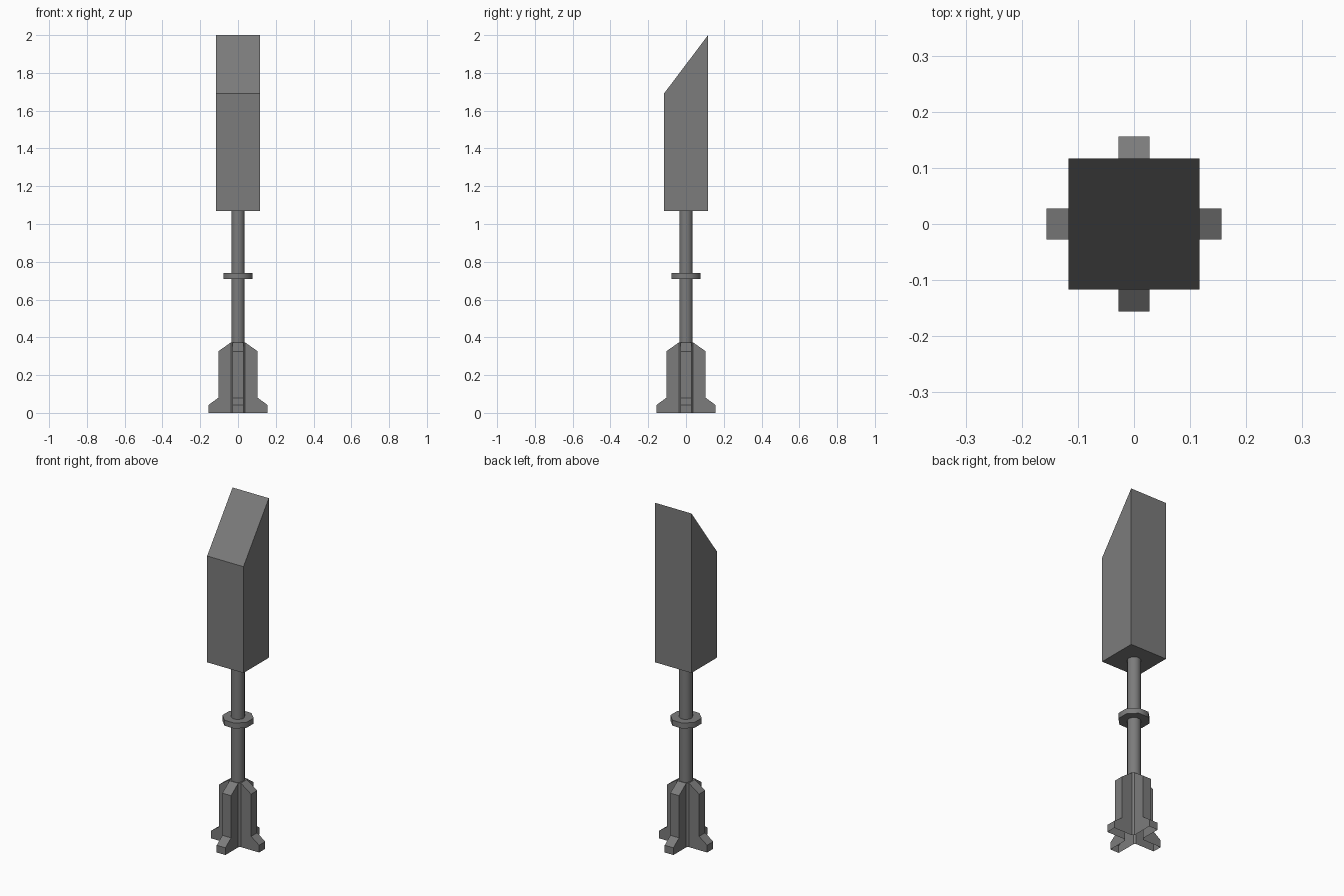
import bpy, bmesh, math

if "Cube" in bpy.data.objects:
    bpy.data.objects.remove(bpy.data.objects["Cube"])

dark = bpy.data.materials.new("dark_grey")
dark.diffuse_color = (0.2, 0.2, 0.2, 1)
dark.use_nodes = True
dark.node_tree.nodes["Principled BSDF"].inputs["Base Color"].default_value = dark.diffuse_color


def add_object(name, bm):
    mesh = bpy.data.meshes.new(name)
    bm.to_mesh(mesh)
    bm.free()
    mesh.materials.append(dark)
    obj = bpy.data.objects.new(name, mesh)
    bpy.context.collection.objects.link(obj)
    return obj


def cylinder(name, sides, apothem, z0, z1):
    bpy.ops.mesh.primitive_cylinder_add(vertices=sides, radius=apothem / math.cos(math.pi / sides),
                                        depth=z1 - z0, location=(0, 0, (z0 + z1) / 2),
                                        rotation=(0, 0, math.pi / sides))
    obj = bpy.context.object
    obj.name = name
    obj.data.materials.append(dark)
    bpy.ops.object.shade_smooth_by_angle(angle=math.radians(50))


# Tall square head with a slanted top
bm = bmesh.new()
profile = [(-0.117, 1.07), (0.117, 1.07), (0.117, 2.0), (-0.117, 1.69)]
face = bm.faces.new([bm.verts.new((-0.117, y, z)) for y, z in profile])
ext = bmesh.ops.extrude_face_region(bm, geom=[face])
bmesh.ops.translate(bm, verts=[g for g in ext['geom'] if isinstance(g, bmesh.types.BMVert)],
                    vec=(0.234, 0, 0))
bmesh.ops.recalc_face_normals(bm, faces=bm.faces)
add_object("slanted_head", bm)

# Round post and octagonal collar
cylinder("post", 12, 0.035, 0.36, 1.08)
cylinder("collar", 8, 0.078, 0.708, 0.74)

# Four-finned foot: a shell open underneath, with narrow chamfers between the fins
HALF, CORE, TOP = 0.028, 0.038, 0.373
outline = [(0.156, 0.0), (0.156, 0.042), (0.104, 0.08), (0.104, 0.326), (CORE, TOP)]
bm = bmesh.new()
cap = []
for i in range(4):
    c, s = round(math.cos(i * math.pi / 2)), round(math.sin(i * math.pi / 2))

    def vert(u, v, z):
        return bm.verts.new((u * c - v * s, u * s + v * c, z))

    near = [vert(u, -HALF, z) for u, z in outline]
    far = [vert(u, HALF, z) for u, z in outline]
    near_base, far_base = vert(CORE, -HALF, 0), vert(CORE, HALF, 0)
    bm.faces.new([near_base] + near)
    bm.faces.new(([far_base] + far)[::-1])
    for a in range(len(outline) - 1):
        bm.faces.new([near[a], far[a], far[a + 1], near[a + 1]])
    # Chamfer strip to the next fin
    bm.faces.new([far_base, vert(HALF, CORE, 0), vert(HALF, CORE, TOP), far[-1]])
    cap += [vert(CORE, -HALF, TOP), vert(CORE, HALF, TOP)]
bm.faces.new(cap)
bmesh.ops.remove_doubles(bm, verts=bm.verts, dist=0.0005)
bmesh.ops.recalc_face_normals(bm, faces=bm.faces)
add_object("finned_foot", bm)
